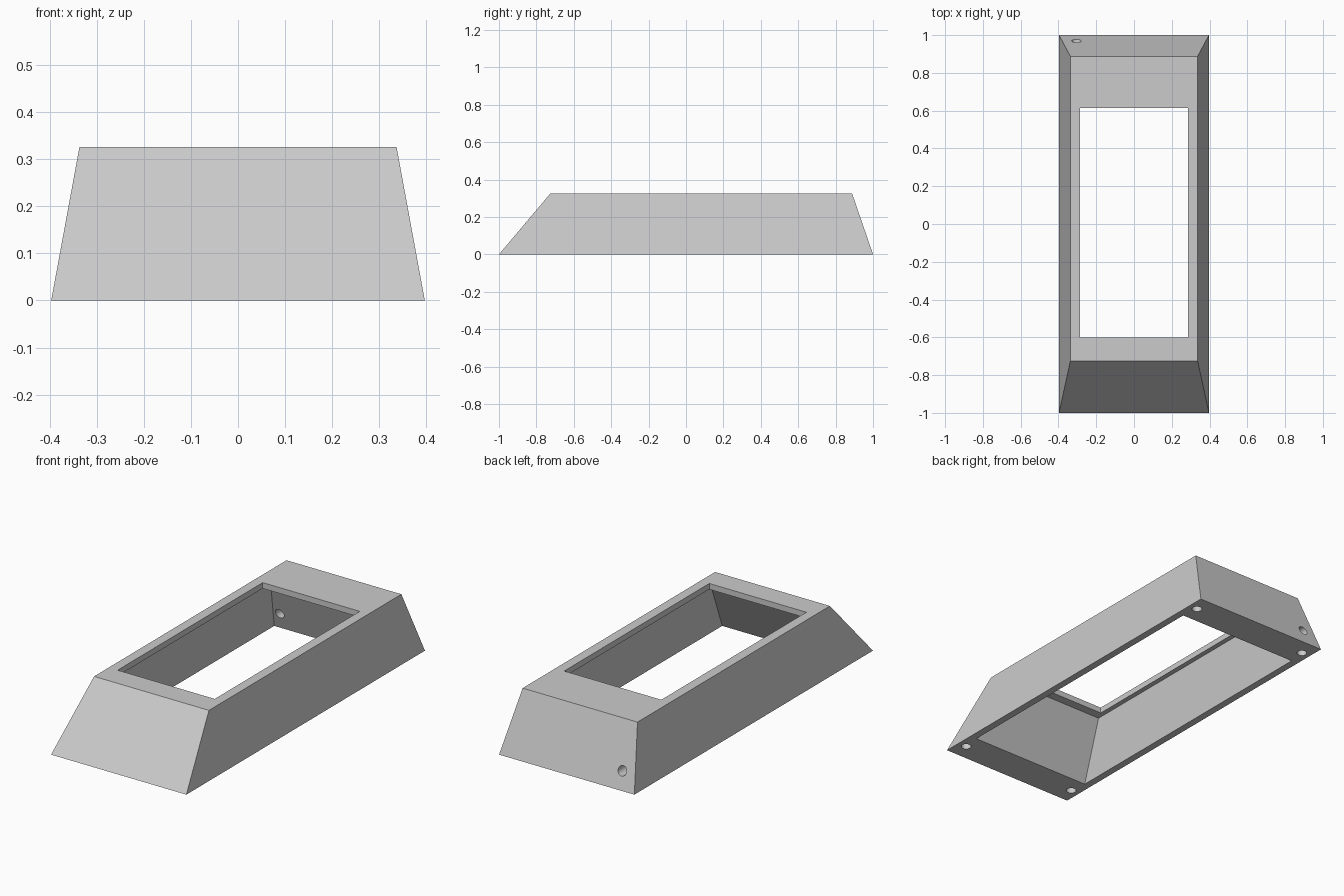
import bpy
import bmesh
from math import radians
from mathutils import Matrix

old = bpy.data.objects.get("Cube")
if old:
    bpy.data.objects.remove(old, do_unlink=True)

grey = bpy.data.materials.new("plain grey")
grey.use_nodes = True
colour = (0.6, 0.6, 0.6, 1)
grey.diffuse_color = colour
grey.node_tree.nodes["Principled BSDF"].inputs["Base Color"].default_value = colour


def make_object(name, bm):
    bmesh.ops.recalc_face_normals(bm, faces=bm.faces)
    mesh = bpy.data.meshes.new(name)
    bm.to_mesh(mesh)
    bm.free()
    mesh.materials.append(grey)
    obj = bpy.data.objects.new(name, mesh)
    bpy.context.collection.objects.link(obj)
    return obj


# Tapered frame: rectangular rings (half width, front y, back y, z)
rings = [
    (0.397, -1.0, 1.0, 0),          # outer foot
    (0.337, -0.725, 0.888, 0.326),  # outer top
    (0.285, -0.602, 0.614, 0.326),  # window top
    (0.285, -0.602, 0.614, 0.295),  # window underside
    (0.311, -0.65, 0.715, 0.295),   # cavity ceiling
    (0.358, -0.815, 0.815, 0),      # cavity mouth
]
bm = bmesh.new()
loops = [[bm.verts.new(p) for p in ((-w, f, z), (w, f, z), (w, b, z), (-w, b, z))]
         for w, f, b, z in rings]
for i, ring in enumerate(loops):
    after = loops[(i + 1) % len(loops)]
    for j in range(4):
        k = (j + 1) % 4
        bm.faces.new((ring[j], ring[k], after[k], after[j]))
frame = make_object("bezel_frame", bm)

# Drill shapes: four blind screw holes below, one cable hole through the back
bm = bmesh.new()


def drill(matrix, length):
    bmesh.ops.create_cone(bm, cap_ends=True, segments=24, radius1=0.025,
                          radius2=0.025, depth=length, matrix=matrix)


for x in (-0.347, 0.347):
    for y in (-0.909, 0.909):
        drill(Matrix.Translation((x, y, 0)), 0.12)
drill(Matrix.Translation((-0.305, 0.9, 0.09)) @ Matrix.Rotation(radians(90), 4, 'X'), 0.32)
drills = make_object("hole_cutters", bm)
drills.hide_render = True

# Cut the holes and bake the result
cut = frame.modifiers.new("holes", 'BOOLEAN')
cut.operation = 'DIFFERENCE'
cut.solver = 'EXACT'
cut.object = drills
bpy.context.view_layer.objects.active = frame
bpy.ops.object.select_all(action='DESELECT')
frame.select_set(True)
bpy.ops.object.modifier_apply(modifier=cut.name)
bpy.data.objects.remove(drills, do_unlink=True)
bpy.ops.object.shade_smooth_by_angle(angle=radians(20))
